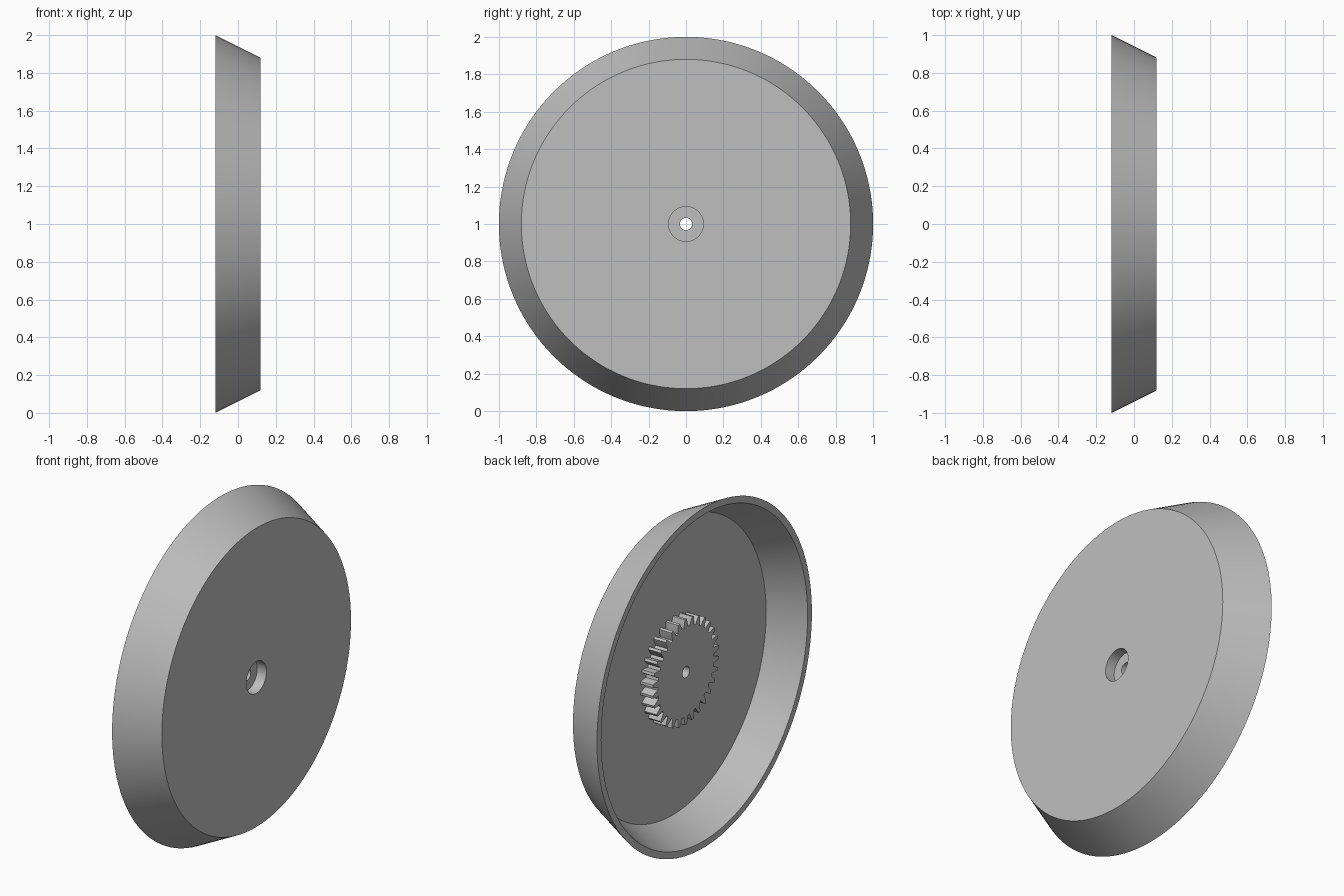
import bpy, bmesh, math

if "Cube" in bpy.data.objects:
    bpy.data.objects.remove(bpy.data.objects["Cube"])

TEETH = 30
AXIS_Z = 1.0  # height of the wheel axis

metal = bpy.data.materials.new("light_grey")
metal.diffuse_color = (0.52, 0.52, 0.52, 1)
metal.use_nodes = True
metal.node_tree.nodes["Principled BSDF"].inputs["Base Color"].default_value = metal.diffuse_color


def circle(x, r, n):
    """Loop of n points around the x axis."""
    return [(x, r * math.cos(2 * math.pi * i / n), r * math.sin(2 * math.pi * i / n))
            for i in range(n)]


def skin(name, loops):
    """Join consecutive loops with quads into one object."""
    bm = bmesh.new()
    rings = [[bm.verts.new((x, y, z + AXIS_Z)) for x, y, z in loop] for loop in loops]
    for a, b in zip(rings, rings[1:]):
        n = len(a)
        for i in range(n):
            j = (i + 1) % n
            bm.faces.new((a[i], b[i], b[j], a[j]))
    mesh = bpy.data.meshes.new(name)
    bm.to_mesh(mesh)
    bm.free()
    mesh.materials.append(metal)
    obj = bpy.data.objects.new(name, mesh)
    bpy.context.collection.objects.link(obj)
    bpy.ops.object.select_all(action='DESELECT')
    obj.select_set(True)
    bpy.context.view_layer.objects.active = obj
    bpy.ops.object.shade_smooth_by_angle(angle=math.radians(20))
    return obj


# Conical dish: inner floor, inner wall, rim, outer wall, outer face, counterbore
profile = [(0.08, 0.25), (0.08, 0.86), (-0.12, 0.96), (-0.12, 1.0),
           (0.12, 0.88), (0.12, 0.093), (0.06, 0.093), (0.06, 0.033)]
skin("dish", [circle(x, r, 144) for x, r in profile])

# Spur gear on the floor: (fraction of pitch, radius) for one tooth
tooth = [(0.0, 0.262), (0.16, 0.262), (0.26, 0.288),
         (0.38, 0.31), (0.62, 0.31), (0.74, 0.288), (0.84, 0.262), (0.92, 0.262)]


def gear_outline(x):
    points = []
    for t in range(TEETH):
        for f, r in tooth:
            a = 2 * math.pi * (t + f) / TEETH
            points.append((x, r * math.cos(a), r * math.sin(a)))
    return points


n = TEETH * len(tooth)
# Toothed wall, front face, axle hole
skin("gear", [circle(0.06, 0.033, n), circle(0.0, 0.033, n),
              gear_outline(0.0), gear_outline(0.08)])
